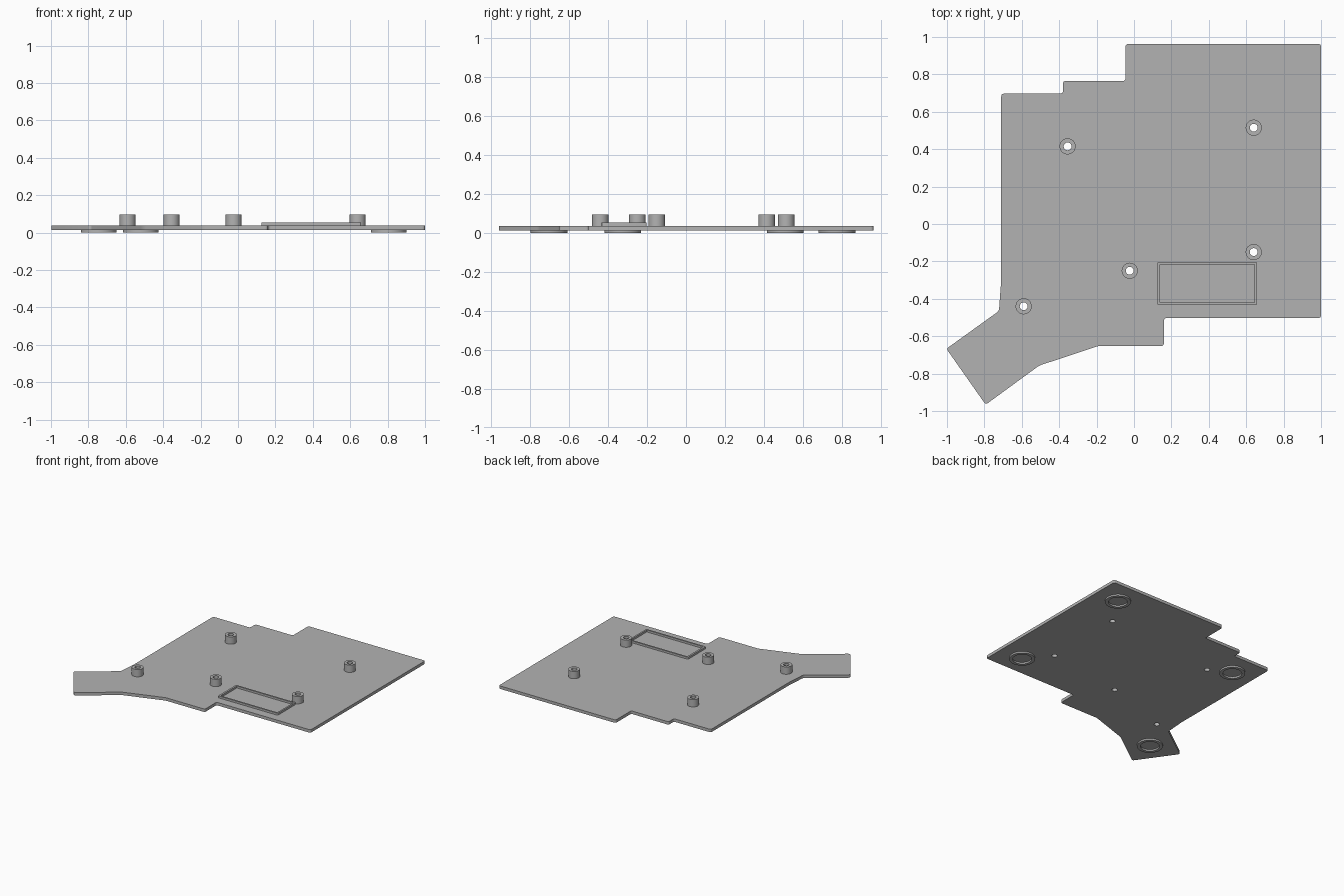
import bpy
import bmesh
from math import cos, sin, tau
from mathutils import Vector

cube = bpy.data.objects.get("Cube")
if cube:
    bpy.data.objects.remove(cube, do_unlink=True)

grey = bpy.data.materials.new("plain grey")
grey.use_nodes = True
grey.diffuse_color = (0.45, 0.45, 0.45, 1)
grey.node_tree.nodes["Principled BSDF"].inputs["Base Color"].default_value = grey.diffuse_color


def circle(x, y, r, n=32):
    return [Vector((x + r * cos(tau * i / n), y + r * sin(tau * i / n))) for i in range(n)]


def rectangle(x0, y0, x1, y1):
    return [Vector(p) for p in ((x0, y0), (x1, y0), (x1, y1), (x0, y1))]


def rounded(points, r, steps=4):
    """Replace each corner of a closed outline by a short curve."""
    points = [Vector(p) for p in points]
    out = []
    for i, p in enumerate(points):
        a = p + (points[i - 1] - p).normalized() * r
        b = p + (points[(i + 1) % len(points)] - p).normalized() * r
        for s in range(steps + 1):
            t = s / steps
            out.append(a * (1 - t) ** 2 + p * 2 * t * (1 - t) + b * t * t)
    return out


def slab(name, loops, z0, z1):
    """Extrude an outline, with any further loops as holes, from z0 to z1."""
    bm = bmesh.new()
    edges = []
    for loop in loops:
        verts = [bm.verts.new((p.x, p.y, z0)) for p in loop]
        edges += [bm.edges.new((verts[i - 1], v)) for i, v in enumerate(verts)]
    bmesh.ops.triangle_fill(bm, edges=edges, use_beauty=True, normal=(0, 0, 1))
    top = bmesh.ops.extrude_face_region(bm, geom=bm.faces[:], use_keep_orig=True)
    moved = [g for g in top["geom"] if isinstance(g, bmesh.types.BMVert)]
    bmesh.ops.translate(bm, verts=moved, vec=(0, 0, z1 - z0))
    bmesh.ops.recalc_face_normals(bm, faces=bm.faces[:])
    mesh = bpy.data.meshes.new(name)
    bm.to_mesh(mesh)
    bm.free()
    mesh.materials.append(grey)
    obj = bpy.data.objects.new(name, mesh)
    bpy.context.collection.objects.link(obj)
    bpy.ops.object.select_all(action='DESELECT')
    obj.select_set(True)
    bpy.context.view_layer.objects.active = obj
    bpy.ops.object.shade_smooth_by_angle()
    return obj


BOTTOM, TOP = 0.013, 0.037
OUTLINE = [(1, 0.963), (-0.045, 0.963), (-0.045, 0.765), (-0.38, 0.765),
           (-0.38, 0.697), (-0.71, 0.697), (-0.71, -0.3), (-0.722, -0.465),
           (-1.003, -0.667), (-0.793, -0.966), (-0.507, -0.757), (-0.19, -0.652),
           (0.16, -0.652), (0.16, -0.503), (1, -0.503)]
POSTS = [(0.64, 0.515), (-0.355, 0.415), (0.64, -0.15), (-0.023, -0.25), (-0.59, -0.44)]
FEET = [(0.805, 0.775), (0.805, -0.325), (-0.52, 0.51), (-0.745, -0.705)]

# Base plate with screw holes
slab("base_plate", [rounded(OUTLINE, 0.016)] + [circle(x, y, 0.021) for x, y in POSTS],
     BOTTOM, TOP)

# Hollow standoff posts
for i, (x, y) in enumerate(POSTS):
    slab(f"standoff_post_{i + 1}", [circle(x, y, 0.043), circle(x, y, 0.021)], TOP, 0.096)

# Raised rectangular rim
slab("holder_rim", [rounded(rectangle(0.125, -0.433, 0.658, -0.203), 0.008),
                    rectangle(0.14, -0.42, 0.645, -0.216)], TOP, 0.053)

# Rings for the feet on the underside
for i, (x, y) in enumerate(FEET):
    slab(f"foot_ring_{i + 1}", [circle(x, y, 0.095, 48), circle(x, y, 0.07, 48)], 0, BOTTOM)
